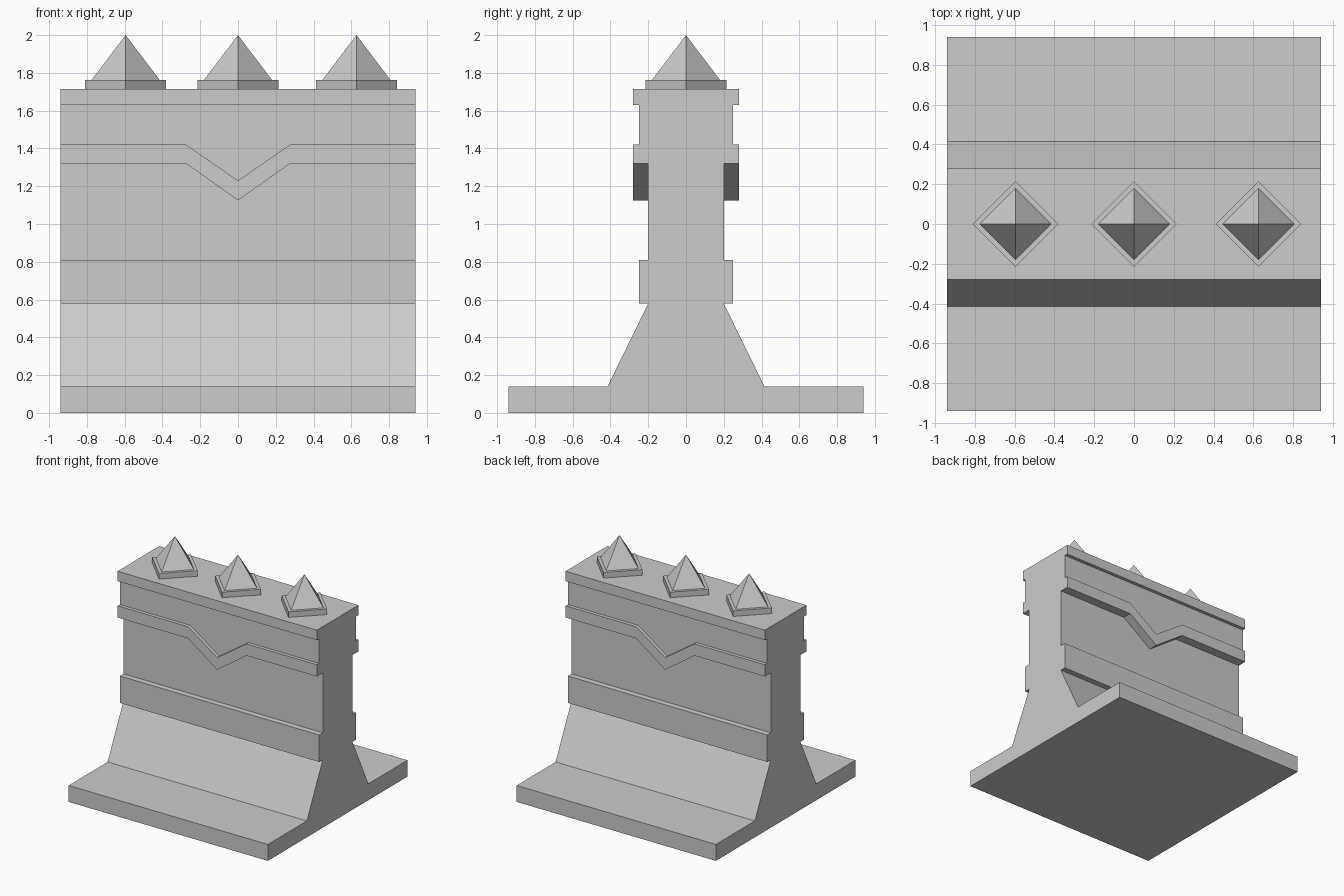
import bpy, bmesh

if "Cube" in bpy.data.objects:
    bpy.data.objects.remove(bpy.data.objects["Cube"])

W = 0.94          # half width of the wall
TOP = 1.715       # height of the coping


def prism(name, outline, axis, half):
    """Extrude a closed (u, z) outline symmetrically along x or y."""
    bm = bmesh.new()
    if axis == 'x':
        verts = [bm.verts.new((-half, u, z)) for u, z in outline]
        step = (2 * half, 0, 0)
    else:
        verts = [bm.verts.new((u, -half, z)) for u, z in outline]
        step = (0, 2 * half, 0)
    face = bm.faces.new(verts)
    ext = bmesh.ops.extrude_face_region(bm, geom=[face])
    moved = [v for v in ext['geom'] if isinstance(v, bmesh.types.BMVert)]
    bmesh.ops.translate(bm, verts=moved, vec=step)
    bmesh.ops.recalc_face_normals(bm, faces=bm.faces)
    return finish(name, bm)


def finish(name, bm):
    mesh = bpy.data.meshes.new(name)
    bm.to_mesh(mesh)
    bm.free()
    obj = bpy.data.objects.new(name, mesh)
    bpy.context.collection.objects.link(obj)
    return obj


def union(target, other):
    mod = target.modifiers.new("join", 'BOOLEAN')
    mod.operation, mod.solver, mod.object = 'UNION', 'EXACT', other
    bpy.context.view_layer.objects.active = target
    bpy.ops.object.modifier_apply(modifier=mod.name)
    bpy.data.objects.remove(other)


def mirrored(points):
    return points + [(-u, z) for u, z in reversed(points)]


# Wall body: footing, sloped skirt, lower band, recessed wall, coping
wall = prism("wall", mirrored([
    (0.94, 0), (0.94, 0.14), (0.415, 0.14), (0.2, 0.58), (0.25, 0.58),
    (0.25, 0.81), (0.2, 0.81), (0.2, 1.63), (0.28, 1.63), (0.28, TOP)]), 'x', W)


# V-shaped lines shared by the upper panel and the moulding
def vee(z, dip):
    return [(-W, z), (-0.275, z), (0, dip), (0.275, z), (W, z)]


# Upper panel, slightly proud of the wall, reaching behind the moulding
union(wall, prism("upper_panel", vee(1.37, 1.18) + [(W, 1.66), (-W, 1.66)], 'y', 0.25))

# V-shaped moulding on both faces
union(wall, prism("vee_moulding", vee(1.32, 1.125) + vee(1.42, 1.23)[::-1], 'y', 0.28))

# Three diamond plinths with pyramid spikes
for side, x in (("left", -0.595), ("middle", 0), ("right", 0.627)):
    for part, r1, r2, z0, z1 in (("plinth", 0.215, 0.215, TOP, 1.763),
                                 ("spike", 0.18, 0, 1.763, 2.0)):
        bm = bmesh.new()
        bmesh.ops.create_cone(bm, cap_ends=True, segments=4,
                              radius1=r1, radius2=r2, depth=z1 - z0)
        bmesh.ops.remove_doubles(bm, verts=bm.verts, dist=0.0001)
        obj = finish(f"{side}_{part}", bm)
        obj.location = (x, 0, (z0 + z1) / 2)
